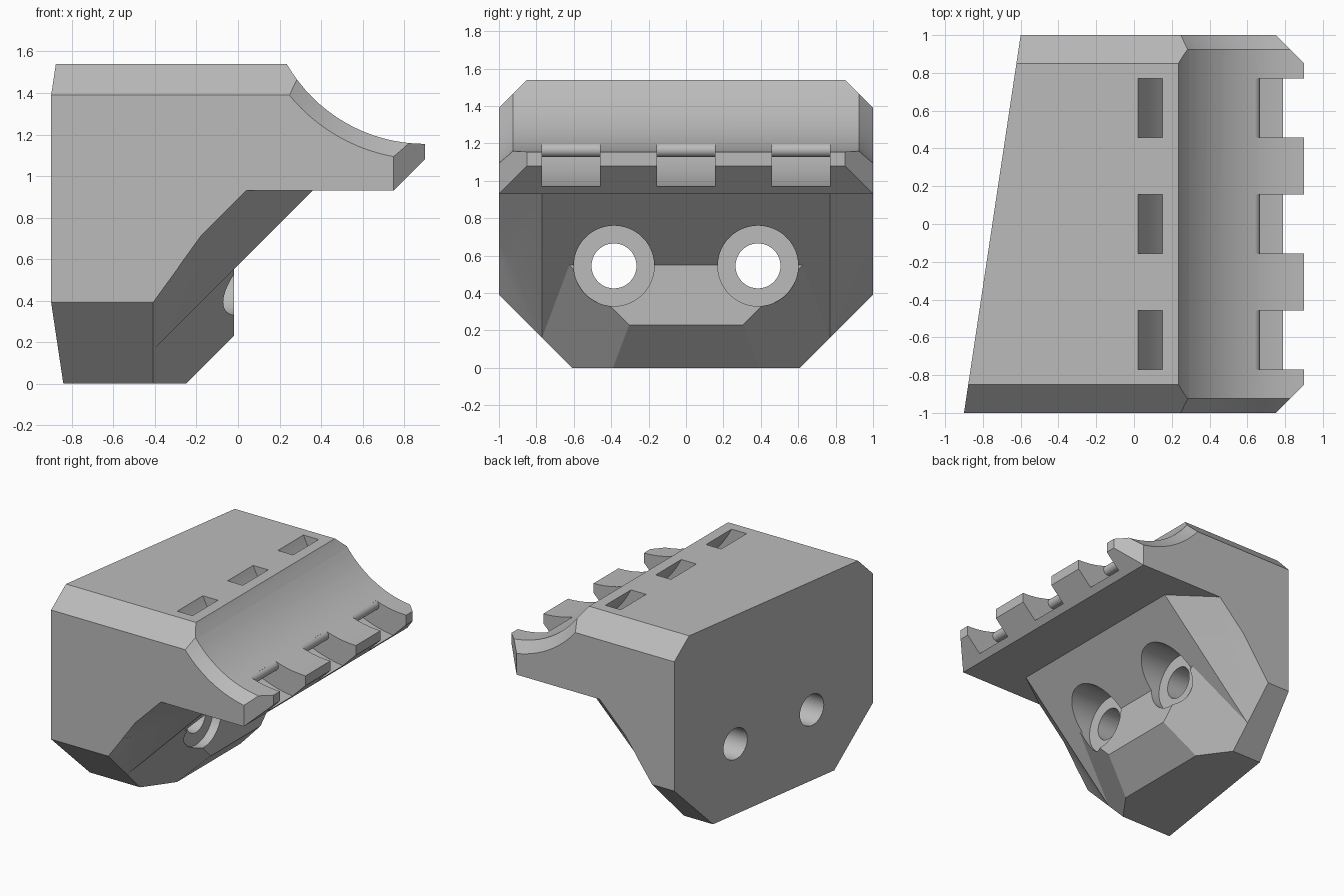
import bpy, bmesh
from math import sin, cos, pi, radians
from mathutils import Vector, Matrix

cube = bpy.data.objects.get("Cube")
if cube:
    bpy.data.objects.remove(cube)

grey = bpy.data.materials.new("plain grey")
grey.use_nodes = True
grey.diffuse_color = (0.5, 0.5, 0.5, 1)
grey.node_tree.nodes["Principled BSDF"].inputs["Base Color"].default_value = grey.diffuse_color


def make(name, bm):
    bmesh.ops.recalc_face_normals(bm, faces=bm.faces)
    mesh = bpy.data.meshes.new(name)
    bm.to_mesh(mesh)
    bm.free()
    ob = bpy.data.objects.new(name, mesh)
    bpy.context.collection.objects.link(ob)
    mesh.materials.append(grey)
    return ob


def slab(profile, y0, y1):
    """Extrude an (x, z) profile along y."""
    bm = bmesh.new()
    face = bm.faces.new([bm.verts.new((x, y0, z)) for x, z in profile])
    ext = bmesh.ops.extrude_face_region(bm, geom=[face])
    moved = [g for g in ext["geom"] if isinstance(g, bmesh.types.BMVert)]
    bmesh.ops.translate(bm, verts=moved, vec=(0, y1 - y0, 0))
    return bm


def trim(bm, point, normal):
    """Cut off the side the normal points to and close the cut."""
    cut = bmesh.ops.bisect_plane(bm, geom=bm.verts[:] + bm.edges[:] + bm.faces[:], dist=1e-5,
                                 plane_co=point, plane_no=normal, clear_outer=True)
    edges = [e for e in cut["geom_cut"] if isinstance(e, bmesh.types.BMEdge) and e.is_boundary]
    if edges:
        bmesh.ops.edgenet_fill(bm, edges=edges)
    bmesh.ops.recalc_face_normals(bm, faces=bm.faces)


def trim_both(bm, point, normal):
    """Trim a plane and its mirror image across y."""
    flip = Vector((1, -1, 1))
    trim(bm, Vector(point), Vector(normal))
    trim(bm, Vector(point) * flip, Vector(normal) * flip)


def combine(target, tool, operation):
    mod = target.modifiers.new("combine", "BOOLEAN")
    mod.operation, mod.solver, mod.object = operation, "EXACT", tool
    bpy.context.view_layer.objects.active = target
    bpy.ops.object.modifier_apply(modifier=mod.name)
    bpy.data.objects.remove(tool)


def cone(name, r1, r2, depth, center, turn):
    bm = bmesh.new()
    bmesh.ops.create_cone(bm, cap_ends=True, segments=96, radius1=r1, radius2=r2, depth=depth,
                          matrix=Matrix.Translation(center) @ turn)
    return make(name, bm)


# Upper block
body = make("bracket_body", slab([(-1, .93), (1, .93), (1, 1.54), (-1, 1.54)], -1.1, 1.1))

# Sloping neck with splayed sides
bm = slab([(-1.05, 1.1), (.53, 1.1), (-.41, .16), (-.41, 0), (-1.05, 0)], -1.12, 1.12)
trim_both(bm, (-.41, -.77, .16), (.23, -.32, -.23))
combine(body, make("neck", bm), "UNION")

# Lower corner wedges beside the neck
for side in (-1, 1):
    tri = [Vector(p) for p in ((-.18, side, .71), (-.41, side, .39), (-.41, side * .77, .16))]
    mid = sum(tri, Vector()) / 3
    tri = [mid + (p - mid) * 1.5 for p in tri]
    bm = bmesh.new()
    for p in tri:
        bm.verts.new(p)
        bm.verts.new((-.8, p.y, p.z))
    bmesh.ops.convex_hull(bm, input=bm.verts)
    combine(body, make("corner_wedge", bm), "UNION")

# Bolt pad
bm = slab([(-.6, 0), (-.25, 0), (-.02, .23), (-.02, .56), (-.6, .56)], -1.05, 1.05)
trim_both(bm, (-.41, -.61, 0), (.22, -.16, -.16))
combine(body, make("bolt_pad", bm), "UNION")

# Flat outer cuts: sides, slanted back, chamfers and lip
bm = bmesh.new()
bm.from_mesh(body.data)
bmesh.ops.remove_doubles(bm, verts=bm.verts, dist=1e-5)
trim_both(bm, (0, 1, 0), (0, 1, 0))
trim(bm, (-.9, -1, 0), (-1, .15, 0))
trim(bm, (.9, 0, 0), (1, 0, 0))
trim(bm, (.75, 0, .93), (1, 0, -1))
trim_both(bm, (0, .85, 1.54), (0, 1, 1))
trim_both(bm, (0, .61, 0), (0, 1, -1))
trim_both(bm, (.9, .85, 0), (1, 1, 0))
bm.to_mesh(body.data)
bm.free()

# Concave cradle with chamfered ends
CX, CZ, R = .9, 1.922, .767
along_y = Matrix.Rotation(-pi / 2, 4, "X")
along_x = Matrix.Rotation(pi / 2, 4, "Y")
combine(body, cone("cradle_cut", R, R, 2.4, (CX, 0, CZ), along_y), "DIFFERENCE")
for side in (-1, 1):
    small, large = R - .025, R + .175
    r1, r2 = (small, large) if side > 0 else (large, small)
    combine(body, cone("cradle_chamfer", r1, r2, .2, (CX, side, CZ), along_y), "DIFFERENCE")

# Counterbored bolt holes
for side in (-1, 1):
    y = side * .385
    combine(body, cone("bolt_hole", .12, .12, 3, (0, y, .545), along_x), "DIFFERENCE")
    combine(body, cone("counterbore", .215, .215, 1, (.41, y, .545), along_x), "DIFFERENCE")


# Curved strap channels, leaving a rounded web end at the lip
def polar(r, degrees):
    a = radians(degrees)
    return Vector((CX - r * sin(a), CZ - r * cos(a)))


INNER, OUTER, END = .842, .959, 19.6
half = (INNER - R) / 2
nose = polar(R + half, END)
a = radians(END)
radial, tangent = Vector((-sin(a), -cos(a))), Vector((cos(a), -sin(a)))
steps = 32
channel = [polar(OUTER, 72 - 92 * i / steps) for i in range(steps + 1)]
channel += [polar(.6, -20), polar(.6, END)]
channel += [nose + half * (sin(pi * i / 12) * tangent - cos(pi * i / 12) * radial) for i in range(13)]
channel += [polar(INNER, END + (72 - END) * i / steps) for i in range(1, steps + 1)]
for y in (-.615, 0, .615):
    combine(body, make("strap_channel", slab(channel, y - .156, y + .156)), "DIFFERENCE")

# Smooth curves, sharp edges
bpy.ops.object.select_all(action="DESELECT")
body.select_set(True)
bpy.context.view_layer.objects.active = body
bpy.ops.object.shade_smooth_by_angle(angle=radians(30))
